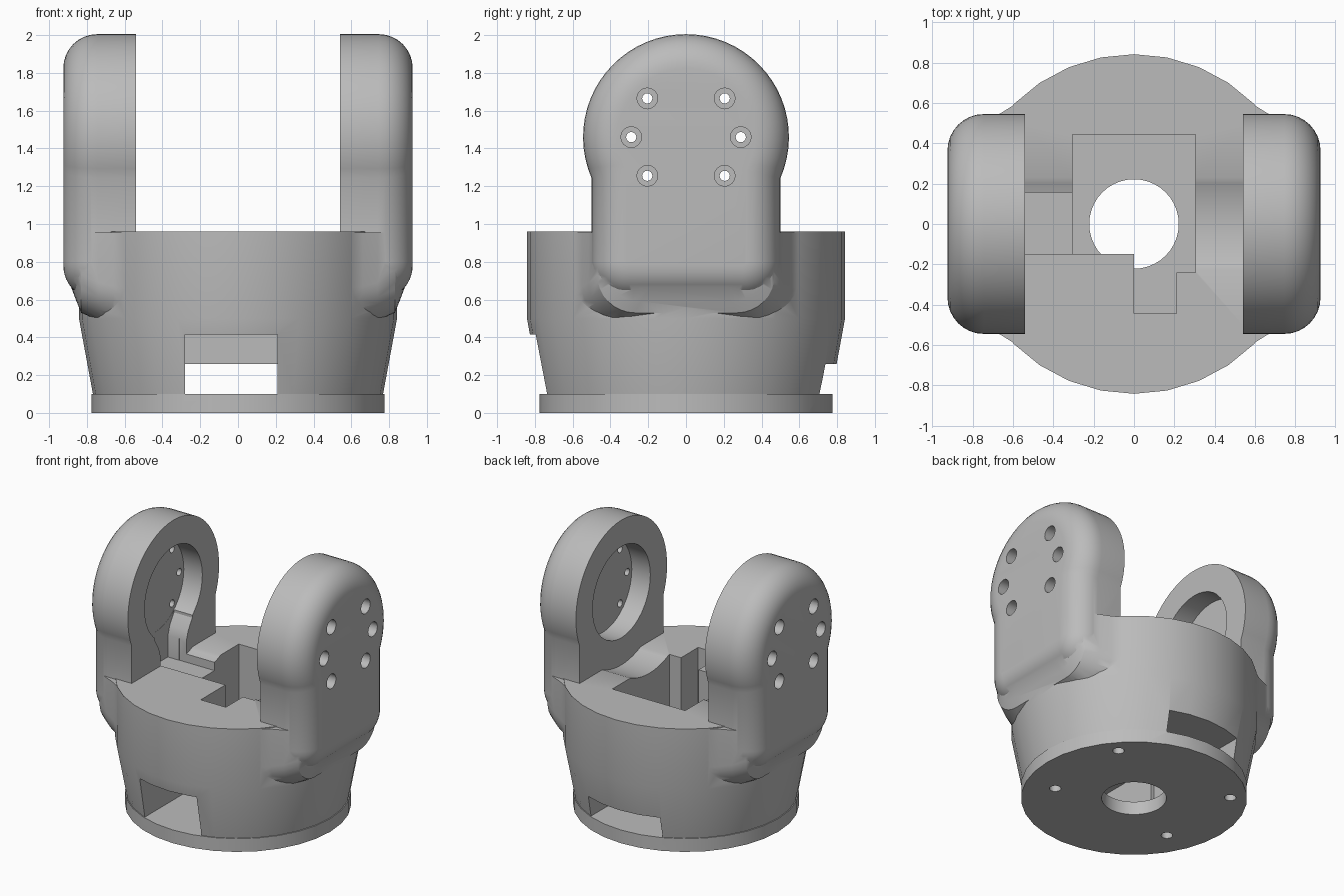
import bpy, bmesh
from math import sin, cos, pi, sqrt, atan2
from mathutils import Matrix

cube = bpy.data.objects.get("Cube")
if cube:
    bpy.data.objects.remove(cube, do_unlink=True)

grey = bpy.data.materials.new("plain grey")
grey.use_nodes = True
grey.diffuse_color = (0.5, 0.5, 0.5, 1)
grey.node_tree.nodes["Principled BSDF"].inputs["Base Color"].default_value = (0.5, 0.5, 0.5, 1)


def loft(name, rings):
    """Skin matching closed rings of 3D points and cap both ends."""
    bm = bmesh.new()
    loops = [[bm.verts.new(p) for p in ring] for ring in rings]
    n = len(loops[0])
    for a, b in zip(loops, loops[1:]):
        for i in range(n):
            j = (i + 1) % n
            bm.faces.new((a[i], a[j], b[j], b[i]))
    bm.faces.new(loops[0])
    bm.faces.new(loops[-1])
    bmesh.ops.recalc_face_normals(bm, faces=bm.faces)
    mesh = bpy.data.meshes.new(name)
    bm.to_mesh(mesh)
    bm.free()
    obj = bpy.data.objects.new(name, mesh)
    bpy.context.collection.objects.link(obj)
    mesh.materials.append(grey)
    return obj


def lathe(name, profile, segments, centre=(0, 0, 0), axis="Z", sign=1):
    """Turn (radius, height) pairs about z, or about x towards the given side."""
    rings = []
    for r, t in profile:
        ring = []
        for i in range(segments):
            a = 2 * pi * i / segments
            u, v = r * cos(a), r * sin(a)
            p = (u, v, t) if axis == "Z" else (sign * t, u, v)
            ring.append([c + q for c, q in zip(centre, p)])
        rings.append(ring)
    return loft(name, rings)


def prism_x(name, outline, x0, x1):
    return loft(name, [[(x, y, z) for y, z in outline] for x in (x0, x1)])


def prism_z(name, outline, z0, z1):
    return loft(name, [[(x, y, z) for x, y in outline] for z in (z0, z1)])


def rect(a0, a1, b0, b1):
    return [(a0, b0), (a1, b0), (a1, b1), (a0, b1)]


def combine(target, tool, operation):
    mod = target.modifiers.new("combine", "BOOLEAN")
    mod.operation = operation
    mod.solver = "EXACT"
    mod.object = tool
    bpy.context.view_layer.objects.active = target
    bpy.ops.object.modifier_apply(modifier=mod.name)
    bpy.data.objects.remove(tool, do_unlink=True)


def cut(tool):
    combine(yoke, tool, "DIFFERENCE")


def corners(w, bottom, r):
    """Lower rounded corners, from the +y side round to the -y side."""
    pts = []
    for side, start in ((1, 0), (-1, -pi / 2)):
        for i in range(9):
            a = start - i * pi / 16
            pts.append((side * (w - r) + r * cos(a), bottom + r + r * sin(a)))
    return pts


PIVOT = 1.46


def arm_outline(d):
    """Round head over a straight neck, inset by d."""
    r, w = 0.545 - d, 0.5 - d
    a0 = -atan2(sqrt(r * r - w * w), w)
    head = []
    for i in range(41):
        a = pi - a0 + (2 * a0 - pi) * i / 40
        head.append((r * cos(a), PIVOT + r * sin(a)))
    return head + corners(w, 0.6 + d, 0.2 - d)


# Turned body with base flange
yoke = lathe("yoke_body", [(0.775, 0), (0.775, 0.1), (0.768, 0.1),
                           (0.842, 0.5), (0.842, 0.96)], 32)

# Two arms with rounded outer edges, and flared roots blending into the body
FILLET = 0.18
for s in (1, -1):
    stations = [(0.54, 0)]
    for i in range(9):
        a = i * pi / 16
        stations.append((0.925 - FILLET * (1 - sin(a)), FILLET * (1 - cos(a))))
    arm = loft("arm", [[(s * x, y, z) for y, z in arm_outline(d)] for x, d in stations])
    combine(yoke, arm, "UNION")
    root_rings = []
    for x, side, low in ((0.58, 0.1, 0.14), (0.66, 0.05, 0.13), (0.74, 0.015, 0.11),
                         (0.83, -0.03, 0.07), (0.855, -0.06, 0.01), (0.885, -0.12, -0.07)):
        ring = corners(0.5 + side, 0.6 - low, 0.2)
        ring += [(-0.5 - side, 0.955), (0.5 + side, 0.955)]
        root_rings.append([(s * x, y, z) for y, z in ring])
    combine(yoke, loft("arm_root", root_rings), "UNION")

# Round bearing pockets on the inner faces, with six counterbored screw holes each
for s in (1, -1):
    cut(lathe("pocket", [(0.345, 0.45), (0.345, 0.695)], 40, (0, 0, PIVOT), "X", s))
    for side in (1, -1):
        for y, dz in ((0.29, 0), (0.205, 0.205), (0.205, -0.205)):
            cut(lathe("screw_hole", [(0.027, 0.6), (0.027, 0.78), (0.055, 0.78), (0.055, 1)],
                      16, (0, side * y, PIVOT + dz), "X", s))

# Shallow scoops in the body top that clear the swinging part
R = 0.55
arc = [(R * sin(a), PIVOT - R * cos(a)) for a in [(i - 8) * 0.054 for i in range(17)]]
cut(prism_x("scoop", arc + [(0.24, 1), (-0.24, 1)], 0.1, 0.54))
cut(prism_x("half_scoop", arc[8:] + [(0.24, 1), (0, 1)], -0.54, -0.1))

# Cable channel from one pocket down into the body
neck = [(0.153, 0.87), (0.153, 1.03), (0.175, 1.1), (0.225, 1.18), (0.225, 1.3)]
cut(prism_x("channel", neck + [(-y, z) for y, z in reversed(neck)], -0.694, -0.54))
cut(prism_x("channel_floor", rect(-0.15, 0.155, 0.87, 1.1), -0.6, -0.2))

# Stepped cavity, open at the top
cavity = [(-0.305, 0.445), (-0.305, -0.15), (0, -0.15), (0, -0.445),
          (0.21, -0.445), (0.21, -0.24), (0.305, -0.24), (0.305, 0.445)]
cut(prism_z("cavity", cavity, 0.1, 1.1))

# Front and back windows, central bore and flange screw holes
cut(prism_z("front_window", rect(-0.28, 0.21, -1, 0.1), 0.1, 0.415))
cut(prism_z("back_window", rect(-0.3, 0.3, 0.3, 1), 0.1, 0.26))
cut(lathe("bore", [(0.222, -0.1), (0.222, 0.2)], 40))
for x in (0.5, -0.5):
    for y in (0.43, -0.245):
        cut(lathe("flange_hole", [(0.04, -0.1), (0.04, 0.35)], 16, (x, y, 0)))

# Smooth the curved walls and keep the machined edges crisp
bpy.ops.object.select_all(action="DESELECT")
yoke.select_set(True)
bpy.context.view_layer.objects.active = yoke
bpy.ops.object.shade_smooth_by_angle(angle=pi / 6)
